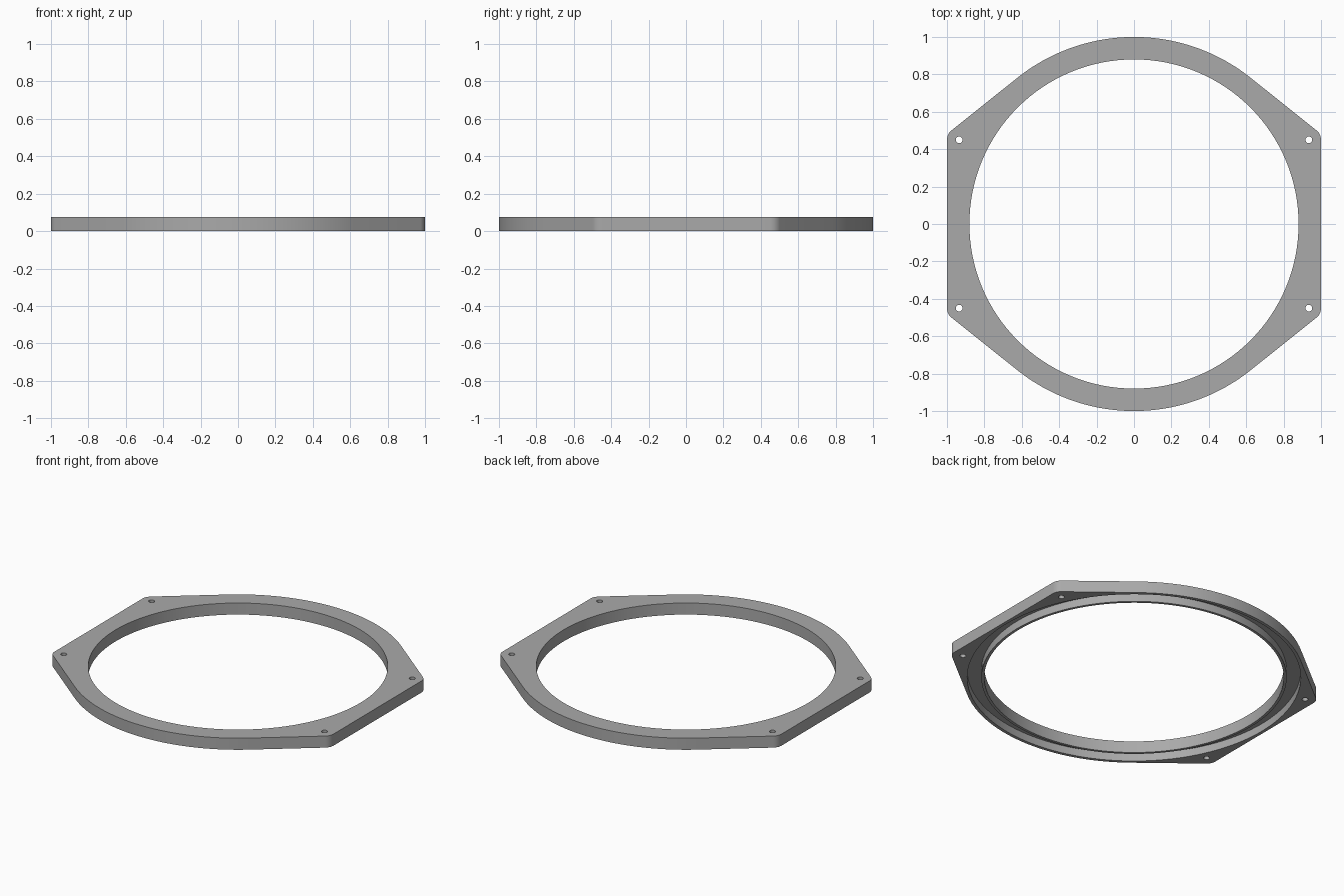
import bpy, bmesh
from math import sin, cos, pi, atan2, acos, hypot

if "Cube" in bpy.data.objects:
    bpy.data.objects.remove(bpy.data.objects["Cube"], do_unlink=True)

HEIGHT = 0.075
BORE, LIP, GROOVE = 0.88, 0.897, 0.98
GROOVE_DEPTH = 0.05
HOLE_X, HOLE_Y, CORNER, SCREW = 0.935, 0.45, 0.065, 0.018

grey = bpy.data.materials.new("plain grey")
grey.use_nodes = True
grey.diffuse_color = (0.4, 0.4, 0.4, 1)
grey.node_tree.nodes["Principled BSDF"].inputs["Base Color"].default_value = (0.4, 0.4, 0.4, 1)


def arc(cx, cy, r, a0, a1, n):
    return [(cx + r * cos(a0 + (a1 - a0) * i / n), cy + r * sin(a0 + (a1 - a0) * i / n))
            for i in range(n + 1)]


def circle(cx, cy, r, n):
    return arc(cx, cy, r, 0, 2 * pi, n)[:-1]


def prism(name, points, z0, z1):
    bm = bmesh.new()
    face = bm.faces.new([bm.verts.new((x, y, z0)) for x, y in points])
    top = bmesh.ops.extrude_face_region(bm, geom=[face])["geom"]
    bmesh.ops.translate(bm, vec=(0, 0, z1 - z0),
                        verts=[v for v in top if isinstance(v, bmesh.types.BMVert)])
    bmesh.ops.recalc_face_normals(bm, faces=bm.faces)
    mesh = bpy.data.meshes.new(name)
    bm.to_mesh(mesh)
    bm.free()
    mesh.materials.append(grey)
    obj = bpy.data.objects.new(name, mesh)
    bpy.context.collection.objects.link(obj)
    return obj


def cut(target, cutter):
    mod = target.modifiers.new("cut", "BOOLEAN")
    mod.operation = "DIFFERENCE"
    mod.solver = "EXACT"
    mod.object = cutter
    bpy.context.view_layer.objects.active = target
    bpy.ops.object.modifier_apply(modifier=mod.name)
    bpy.data.objects.remove(cutter, do_unlink=True)


# Outline: round body with straight tangents running to four rounded corners
tangent = atan2(HOLE_Y, HOLE_X) + acos((1 - CORNER) / hypot(HOLE_X, HOLE_Y))
quarter = arc(HOLE_X, HOLE_Y, CORNER, 0, tangent, 10) + arc(0, 0, 1, tangent, pi / 2, 20)
half = quarter + [(-x, y) for x, y in reversed(quarter[:-1])]
outline = half + [(-x, -y) for x, y in half]
ring = prism("mounting_ring", outline, 0, HEIGHT)

# Central bore
cut(ring, prism("bore_cutter", circle(0, 0, BORE, 128), -0.1, 0.2))

# Groove in the underside, leaving a thin inner lip
groove = prism("groove_cutter", circle(0, 0, GROOVE, 128), -0.1, GROOVE_DEPTH)
cut(groove, prism("lip_cutter", circle(0, 0, LIP, 128), -0.2, 0.2))
cut(ring, groove)

# Screw holes in the corners
for sx in (-1, 1):
    for sy in (-1, 1):
        cut(ring, prism("screw_cutter", circle(sx * HOLE_X, sy * HOLE_Y, SCREW, 24), -0.1, 0.2))

# Smooth walls with crisp rims
bpy.ops.object.select_all(action="DESELECT")
ring.select_set(True)
bpy.context.view_layer.objects.active = ring
bpy.ops.object.shade_smooth_by_angle(angle=pi / 6)
